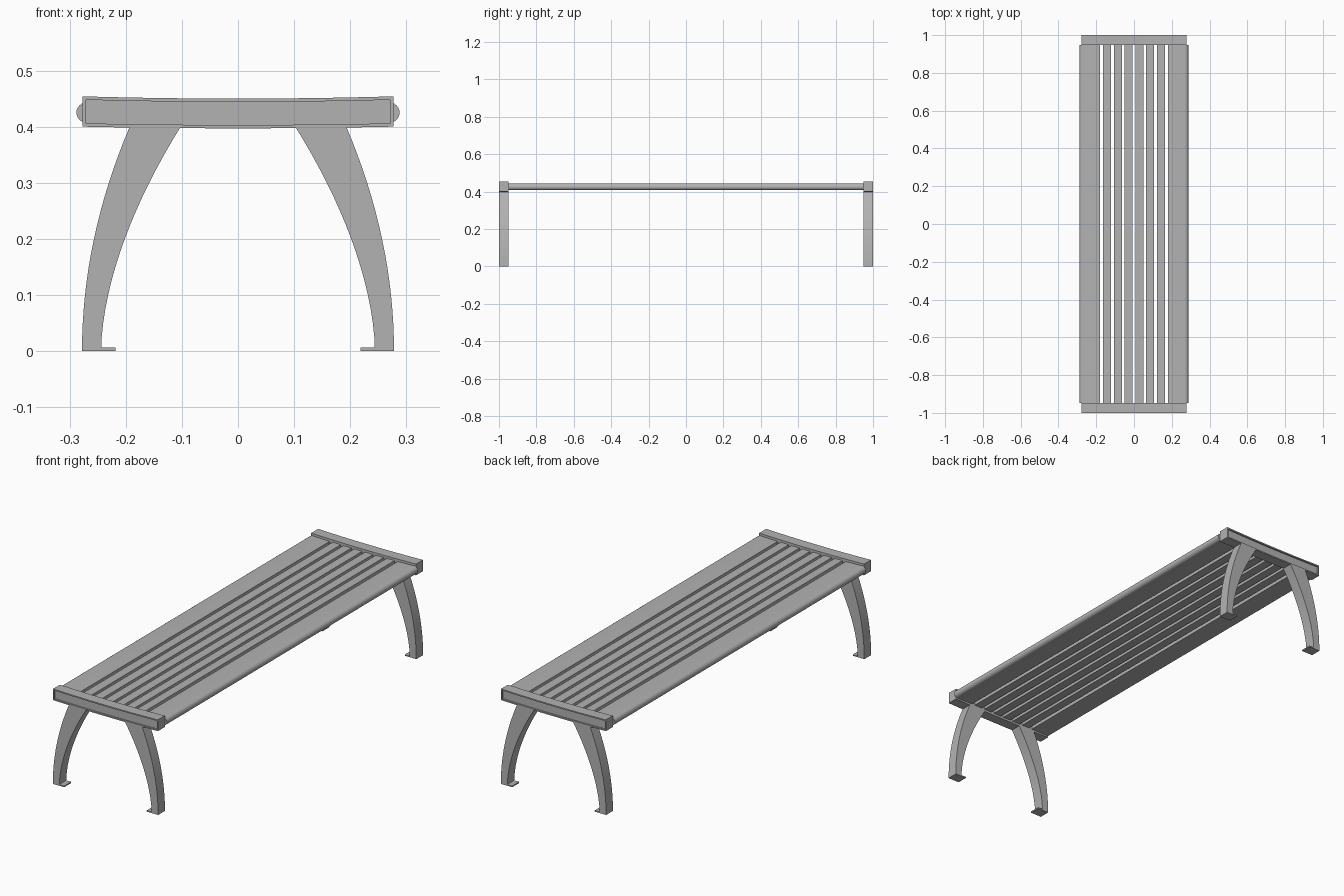
import bpy, bmesh, math
from mathutils import Vector

if "Cube" in bpy.data.objects:
    bpy.data.objects.remove(bpy.data.objects["Cube"], do_unlink=True)

HALF_L, INNER_L = 1.0, 0.948    # outer and inner y of the end frames
HALF_W = 0.277

metal = bpy.data.materials.new("grey metal")
grey = (0.45, 0.45, 0.45, 1)
metal.diffuse_color = grey
metal.use_nodes = True
metal.node_tree.nodes["Principled BSDF"].inputs["Base Color"].default_value = grey


def sag(x):
    """Height gained towards the sides of the gently dished seat."""
    return 0.004 * (x / HALF_W) ** 2


def extrude(name, profile, y0, y1, recess=0, smooth=True):
    """Extrude an x-z profile from y0 to y1; optionally sink a panel in the y1 end."""
    bm = bmesh.new()
    base = bm.faces.new([bm.verts.new((x, y0, z)) for x, z in profile])
    ext = bmesh.ops.extrude_face_region(bm, geom=[base], use_keep_orig=True)["geom"]
    end = [g for g in ext if isinstance(g, bmesh.types.BMFace)][0]
    for v in end.verts:
        v.co.y = y1
    bmesh.ops.recalc_face_normals(bm, faces=bm.faces)
    if recess:
        bmesh.ops.inset_region(bm, faces=[end], thickness=0.006, use_even_offset=True)
        ring = bmesh.ops.extrude_face_region(bm, geom=[end])["geom"]
        step = Vector((0, math.copysign(recess, y0 - y1), 0))
        bmesh.ops.translate(bm, vec=step, verts=[g for g in ring if isinstance(g, bmesh.types.BMVert)])
        if end.is_valid:
            bmesh.ops.delete(bm, geom=[end], context="FACES_ONLY")
        bmesh.ops.recalc_face_normals(bm, faces=bm.faces)
    mesh = bpy.data.meshes.new(name)
    bm.to_mesh(mesh)
    bm.free()
    mesh.materials.append(metal)
    obj = bpy.data.objects.new(name, mesh)
    bpy.context.collection.objects.link(obj)
    if smooth:
        bpy.ops.object.select_all(action="DESELECT")
        obj.select_set(True)
        bpy.context.view_layer.objects.active = obj
        bpy.ops.object.shade_smooth_by_angle(angle=math.radians(30))
    return obj


# Narrow slats
for i in range(6):
    c = (i - 2.5) * 0.057
    l, r = c - 0.021, c + 0.021
    extrude(f"slat_{i + 1}", [(l, 0.407 + sag(l)), (r, 0.407 + sag(r)),
                              (r, 0.439 + sag(r)), (l, 0.439 + sag(l))],
            -INNER_L, INNER_L, smooth=False)

# Wide outer boards with a rounded nose
for side, s in (("left", 1), ("right", -1)):
    nose = [(s * (0.270 + 0.018 * math.cos(a)), 0.425 + 0.018 * math.sin(a))
            for a in (math.radians(-90 + 15 * k) for k in range(13))]
    board = [(s * 0.180, 0.440), (s * 0.180, 0.408)] + nose
    extrude(f"{side}_edge_board", board, -INNER_L, INNER_L)

# End frames, legs and feet
steps = [k / 16 for k in range(17)]
for end, e in (("front", -1), ("back", 1)):
    xs = [HALF_W * (2 * t - 1) for t in steps]
    frame = [(x, 0.397 + sag(x) * 0.75) for x in xs]
    frame += [(x, 0.450 + sag(x)) for x in reversed(xs)]
    extrude(f"{end}_end_frame", frame, e * INNER_L, e * HALF_L, recess=0.008)

    for side, s in (("left", 1), ("right", -1)):
        outer = [(s * (0.278 - 0.085 * t ** 2), 0.4 * t) for t in steps]
        inner = [(s * (0.244 - 0.142 * t ** 1.75), 0.4 * t) for t in reversed(steps)]
        extrude(f"{end}_{side}_leg", outer + inner, e * INNER_L, e * HALF_L)
        extrude(f"{end}_{side}_foot", [(s * 0.218, 0), (s * 0.277, 0),
                                       (s * 0.277, 0.006), (s * 0.218, 0.006)],
                e * INNER_L, e * HALF_L, smooth=False)
